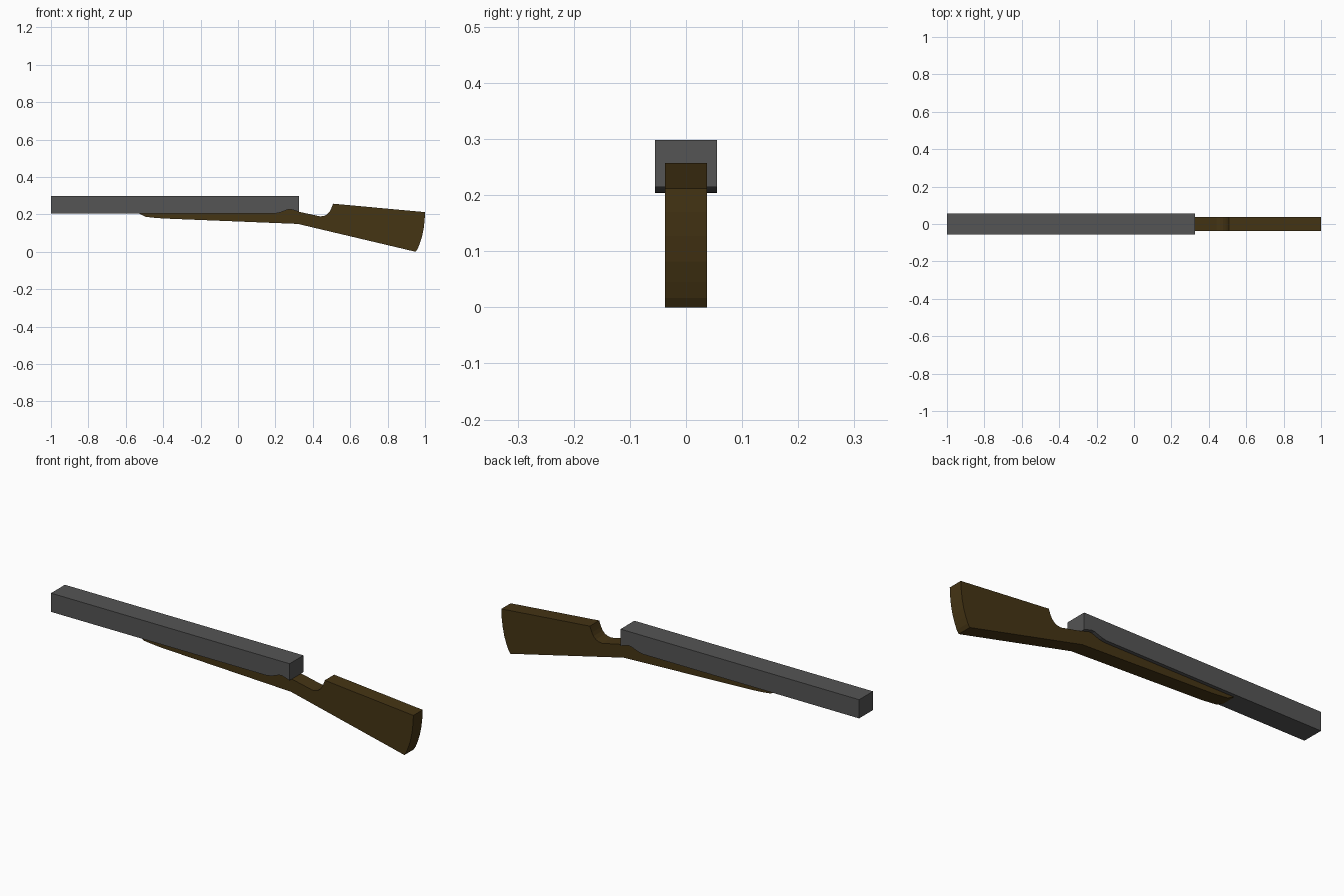
import bpy
import bmesh

if "Cube" in bpy.data.objects:
    bpy.data.objects.remove(bpy.data.objects["Cube"])


def material(name, rgb):
    mat = bpy.data.materials.new(name)
    mat.diffuse_color = (*rgb, 1)
    mat.use_nodes = True
    mat.node_tree.nodes["Principled BSDF"].inputs["Base Color"].default_value = mat.diffuse_color
    return mat


def extrude_profile(name, points, half_width, mat):
    """Side profile in x/z, extruded symmetrically along y."""
    bm = bmesh.new()
    face = bm.faces.new([bm.verts.new((x, -half_width, z)) for x, z in points])
    out = bmesh.ops.extrude_face_region(bm, geom=[face])
    verts = [v for v in out["geom"] if isinstance(v, bmesh.types.BMVert)]
    bmesh.ops.translate(bm, verts=verts, vec=(0, 2 * half_width, 0))
    bmesh.ops.recalc_face_normals(bm, faces=bm.faces)
    mesh = bpy.data.meshes.new(name)
    bm.to_mesh(mesh)
    bm.free()
    mesh.materials.append(mat)
    obj = bpy.data.objects.new(name, mesh)
    bpy.context.collection.objects.link(obj)
    return obj


# Shared seam where the barrel rests on the stock, front to rear
seam = [(0.20, 0.205), (0.225, 0.210), (0.25, 0.219), (0.265, 0.225),
        (0.28, 0.227), (0.30, 0.222), (0.325, 0.214)]

# Barrel block with its notched underside
extrude_profile("barrel", [(-1, 0.298), (-1, 0.204)] + seam + [(0.325, 0.298)],
                0.055, material("dark_metal", (0.09, 0.09, 0.09)))

# Wooden stock: seam, grip hollow, curved butt, then underside
grip = [(0.44, 0.189), (0.46, 0.192), (0.475, 0.199), (0.488, 0.212),
        (0.497, 0.228), (0.503, 0.243), (0.508, 0.257)]
butt = [(1.0, 0.212), (0.998, 0.17), (0.993, 0.127), (0.984, 0.082),
        (0.972, 0.045), (0.961, 0.017), (0.95, 0.0)]
underside = [(0.32, 0.149), (-0.40, 0.178), (-0.45, 0.182),
             (-0.495, 0.187), (-0.512, 0.196), (-0.53, 0.2045)]
extrude_profile("stock", seam + grip + butt + underside,
                0.037, material("dark_wood", (0.06, 0.035, 0.007)))
